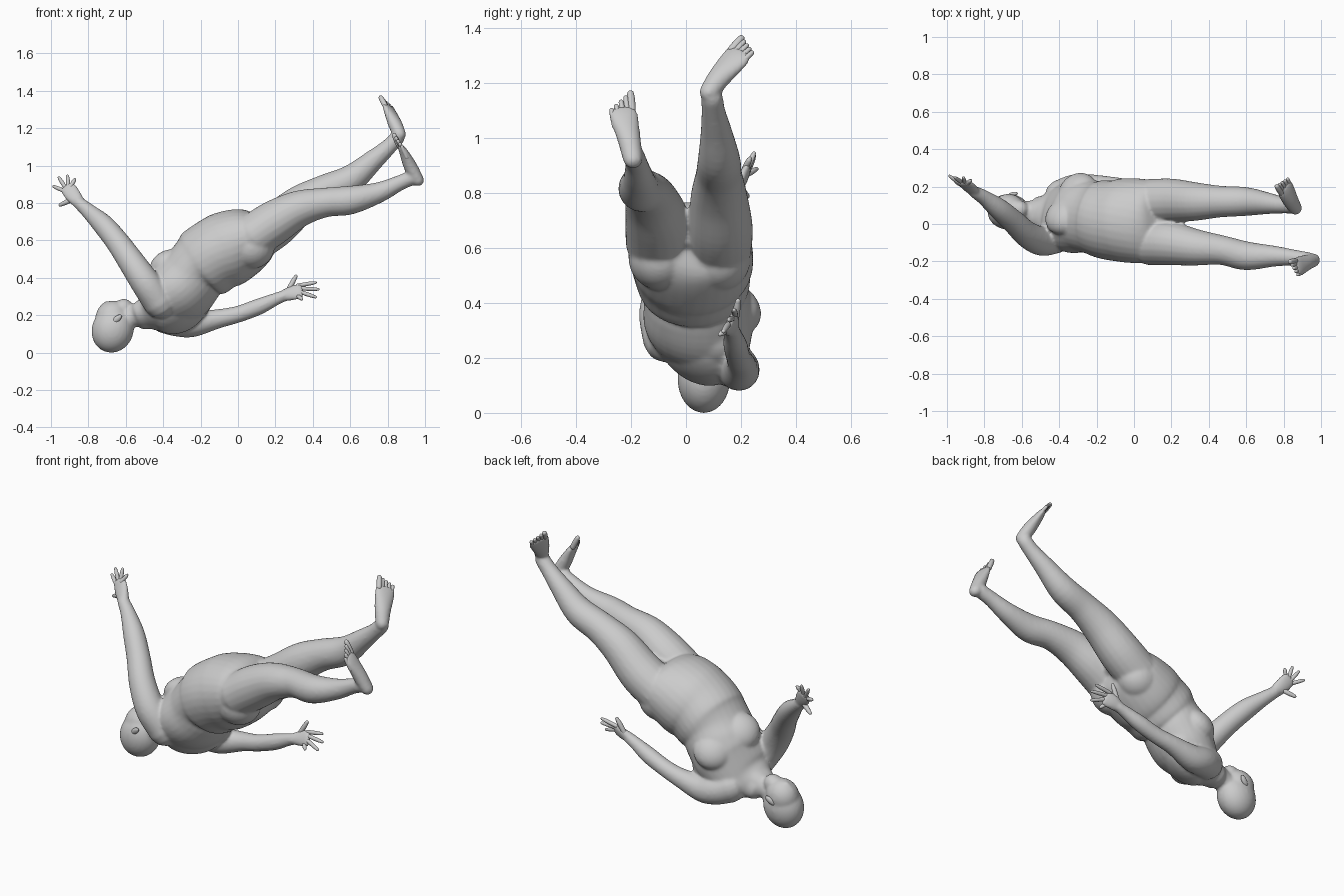
import bpy, bmesh, math
from mathutils import Vector, Matrix

skin = bpy.data.materials.new("light_grey")
skin.diffuse_color = (0.6, 0.6, 0.6, 1)


def spline(a, b, c, d, t):
    return 0.5 * (2 * b + (c - a) * t + (2 * a - 5 * b + 4 * c - d) * t * t
                  + (3 * b - a - 3 * c + d) * t ** 3)


def loft(bm, stations, side_a, side_b=None, seg=20, steps=5):
    """Smooth tube through (x, y, z, half_width, half_depth) stations with domed ends."""
    st = [Vector(s) for s in stations]
    st = [2 * st[0] - st[1]] + st + [2 * st[-1] - st[-2]]
    pts = []
    for i in range(1, len(st) - 2):
        for k in range(steps):
            pts.append(spline(st[i - 1], st[i], st[i + 1], st[i + 2], k / steps))
    pts.append(st[-2])
    side_a = Vector(side_a)
    side_b = Vector(side_b or side_a)
    dome = [(0.5, 0.87), (0.87, 0.5), (0.98, 0.2)]
    n, rings = len(pts), []
    for i, p in enumerate(pts):
        tan = (Vector(pts[min(i + 1, n - 1)][:3]) - Vector(pts[max(i - 1, 0)][:3])).normalized()
        s = side_a.lerp(side_b, i / (n - 1))
        s = (s - tan * s.dot(tan)).normalized()
        d = tan.cross(s)
        caps = [(0, 1)]
        if i == 0:
            caps = [(-h, w) for h, w in reversed(dome)] + caps
        if i == n - 1:
            caps = caps + dome
        r = min(p[3], p[4])
        for h, w in caps:
            c = Vector(p[:3]) + tan * h * r
            rings.append([bm.verts.new(c + s * p[3] * w * math.cos(a) + d * p[4] * w * math.sin(a))
                          for a in (2 * math.pi * j / seg for j in range(seg))])
    for a, b in zip(rings, rings[1:]):
        for j in range(seg):
            bm.faces.new((a[j], a[(j + 1) % seg], b[(j + 1) % seg], b[j]))
    bm.faces.new(rings[0][::-1])
    bm.faces.new(rings[-1])


def limb(bm, stations, side):
    """Round limb from (x, y, z, radius) stations."""
    loft(bm, [(*s, s[3]) for s in stations], side)


def ball(bm, centre, radii, axis=(0, 0, 1)):
    rot = Vector((0, 0, 1)).rotation_difference(Vector(axis)).to_matrix().to_4x4()
    bmesh.ops.create_uvsphere(bm, u_segments=24, v_segments=16, radius=1,
                              matrix=Matrix.Translation(centre) @ rot @ Matrix.Diagonal((*radii, 1)))


def finish(name, bm, voxel=None, smooth=0):
    bmesh.ops.recalc_face_normals(bm, faces=bm.faces)
    me = bpy.data.meshes.new(name)
    bm.to_mesh(me)
    bm.free()
    ob = bpy.data.objects.new(name, me)
    bpy.context.collection.objects.link(ob)
    me.materials.append(skin)
    me.polygons.foreach_set("use_smooth", [True] * len(me.polygons))
    if voxel:
        m = ob.modifiers.new("blend", 'REMESH')
        m.mode, m.voxel_size, m.use_smooth_shade = 'VOXEL', voxel, True
        m = ob.modifiers.new("soften", 'SMOOTH')
        m.factor, m.iterations = 0.5, smooth
    return ob


body = bmesh.new()

# torso, twisted from the shoulders to the hips, with a fold above the belly
loft(body, [(-.50, .06, .205, .10, .075), (-.42, .053, .237, .175, .12), (-.325, .045, .312, .205, .17),
            (-.262, .043, .39, .20, .177), (-.222, .035, .445, .196, .168), (-.185, .03, .475, .206, .196),
            (-.12, .02, .522, .215, .198), (-.05, .02, .557, .226, .202), (.05, .015, .605, .225, .178),
            (.11, .01, .635, .205, .14), (.15, .01, .655, .14, .07)], (.4, .8, -.42), (0, 1, 0), seg=32)
# chest, upper back and seat
chest_front = (-.44, .57, .66)
ball(body, (-.372, .04, .457), (.108, .108, .078), chest_front)
ball(body, (-.30, .175, .382), (.108, .108, .078), chest_front)
ball(body, (-.31, .035, .235), (.165, .165, .095), chest_front)
ball(body, (-.255, .10, .27), (.12, .12, .10), chest_front)
ball(body, (.07, -.095, .565), (.125, .115, .118))
ball(body, (.07, .12, .56), (.125, .115, .118))

# neck and head
limb(body, [(-.63, .07, .16, .06), (-.56, .065, .195, .06), (-.48, .06, .215, .085)], (0, 1, 0))
ball(body, (-.670, .065, .122), (.112, .096, .124), (.35, 0, .94))
ball(body, (-.672, .078, .185), (.09, .083, .094), (.55, 0, .8))
ball(body, (-.615, .078, .235), (.05, .05, .055), (.6, 0, .8))
# nose
limb(body, [(-.74, .085, .228, .012), (-.715, .087, .25, .016), (-.70, .088, .257, .02)], (0, 1, 0))

# legs
limb(body, [(.08, -.10, .62, .12), (.20, -.105, .70, .117), (.33, -.125, .77, .098), (.47, -.14, .803, .079),
            (.60, -.17, .815, .077), (.75, -.172, .855, .056), (.86, -.18, .905, .042),
            (.93, -.19, .935, .04)], (0, 1, 0))
limb(body, [(.08, .12, .60, .12), (.20, .125, .68, .118), (.33, .12, .79, .103), (.46, .12, .865, .085),
            (.60, .12, .925, .077), (.72, .11, 1.025, .057), (.80, .10, 1.095, .044),
            (.85, .095, 1.145, .04)], (0, 1, 0))

# feet
near_foot_side, far_foot_side = Vector((.3, -.9, -.3)), Vector((.55, .76, -.33))
loft(body, [(.962, -.193, .922, .036, .033), (.922, -.207, .995, .043, .036), (.887, -.224, 1.07, .053, .023),
            (.870, -.231, 1.10, .052, .015)], near_foot_side)
loft(body, [(.864, .083, 1.167, .036, .034), (.84, .122, 1.222, .045, .036), (.815, .175, 1.285, .057, .024),
            (.805, .194, 1.31, .055, .015)], far_foot_side)

# raised arm and palm
limb(body, [(-.42, -.07, .27, .088), (-.495, -.09, .375, .08), (-.572, -.055, .488, .071), (-.647, .015, .595, .063),
            (-.722, .08, .685, .057), (-.80, .14, .757, .041), (-.85, .17, .80, .033)], (0, 1, 0))
loft(body, [(-.845, .165, .795, .032, .028), (-.885, .20, .845, .044, .022), (-.912, .222, .885, .043, .015)],
     (.78, .1, .6))
# lowered arm and palm
limb(body, [(-.39, .15, .19, .088), (-.32, .185, .165, .08), (-.24, .195, .155, .072), (-.11, .20, .18, .052),
            (0, .19, .205, .045), (.11, .18, .245, .044), (.20, .17, .285, .034),
            (.25, .165, .305, .03)], (0, 1, 0))
loft(body, [(.245, .165, .305, .032, .028), (.295, .165, .32, .044, .022), (.335, .16, .33, .045, .015)],
     (-.2, .45, .87))
finish("body", body, 0.008, 9)

# fingers: each runs from knuckle to tip, the last one is the thumb
hands = {
    "raised_hand_fingers": [((-.938, .222, .868), (-.99, .26, .89)), ((-.927, .228, .888), (-.96, .25, .94)),
                            ((-.908, .228, .90), (-.912, .25, .95)), ((-.885, .222, .905), (-.87, .235, .93)),
                            ((-.88, .19, .822), (-.955, .225, .787))],
    "lowered_hand_fingers": [((.34, .178, .362), (.42, .175, .375)), ((.35, .165, .342), (.435, .155, .338)),
                             ((.345, .152, .32), (.42, .135, .295)), ((.325, .142, .298), (.345, .12, .283)),
                             ((.275, .18, .345), (.312, .19, .413))],
}
for name, fingers in hands.items():
    bm = bmesh.new()
    for i, (a, b) in enumerate(fingers):
        a, b = Vector(a), Vector(b)
        r = .013 if i == 4 else .0105
        way = (b - a).normalized()
        limb(bm, [(*(a - way * .02), r), (*a.lerp(b, .5), r), (*(b - way * .006), r * .7)], (.3, 1, .2))
    finish(name, bm)

# toes: a row across the ball of each foot, big toe first
for name, base, tip, side in (("near_toes", (.866, -.231, 1.108), (.85, -.236, 1.143), near_foot_side),
                              ("far_toes", (.80, .203, 1.321), (.788, .226, 1.345), far_foot_side)):
    bm = bmesh.new()
    base, tip = Vector(base), Vector(tip)
    for i in range(5):
        off = side.normalized() * (-.039 + .0205 * i)
        r = .0145 if i == 0 else .0105
        end = base.lerp(tip, 1.2 - .26 * i) + off
        start = base + off * .9 - (tip - base) * (.4 + .28 * i)
        limb(bm, [(*start, r), (*start.lerp(end, .6), r), (*end, r * .85)], side)
    finish(name, bm)

# ears
for name, y, tilt in (("near_ear", -.015, -.2), ("far_ear", .158, .2)):
    bm = bmesh.new()
    ball(bm, (-.648, y, .178), (.016, .012, .034), (.7, tilt, .65))
    finish(name, bm)
